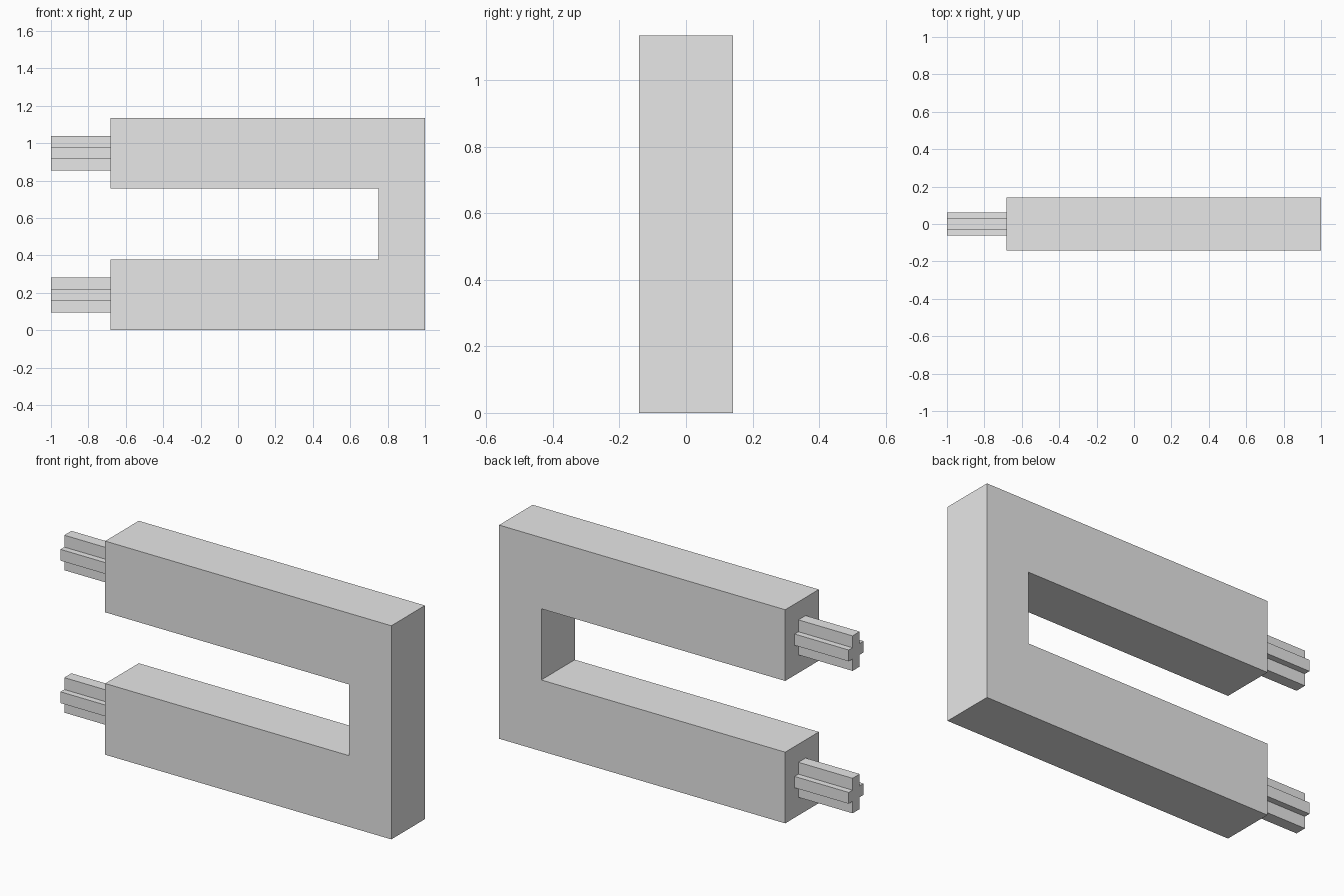
import bpy
import bmesh
from mathutils import Vector

if "Cube" in bpy.data.objects:
    bpy.data.objects.remove(bpy.data.objects["Cube"], do_unlink=True)

# Single plain grey
grey = bpy.data.materials.new("light_grey")
grey.use_nodes = True
colour = (0.8, 0.8, 0.8, 1.0)
grey.diffuse_color = colour
grey.node_tree.nodes["Principled BSDF"].inputs["Base Color"].default_value = colour


def extrude_profile(name, points, offset):
    """Fill a closed outline and extrude it into a flat-faced solid."""
    bm = bmesh.new()
    face = bm.faces.new([bm.verts.new(p) for p in points])
    result = bmesh.ops.extrude_face_region(bm, geom=[face], use_keep_orig=True)
    moved = [g for g in result["geom"] if isinstance(g, bmesh.types.BMVert)]
    bmesh.ops.translate(bm, verts=moved, vec=Vector(offset))
    bmesh.ops.recalc_face_normals(bm, faces=bm.faces)
    mesh = bpy.data.meshes.new(name)
    bm.to_mesh(mesh)
    bm.free()
    mesh.materials.append(grey)
    obj = bpy.data.objects.new(name, mesh)
    bpy.context.collection.objects.link(obj)
    return obj


HEIGHT = 1.135
ARM = HEIGHT / 3          # height of each arm and of the gap
HALF_DEPTH = 0.141
ARM_END, SLOT_END, BACK = -0.682, 0.752, 1.0

# U-shaped body: two arms joined by an upright at +x
outline = [(ARM_END, 0), (BACK, 0), (BACK, HEIGHT), (ARM_END, HEIGHT),
           (ARM_END, 2 * ARM), (SLOT_END, 2 * ARM), (SLOT_END, ARM), (ARM_END, ARM)]
extrude_profile("u_body", [(x, -HALF_DEPTH, z) for x, z in outline],
                (0, 2 * HALF_DEPTH, 0))

# Cross-section pins on the arm ends
W, H, T = 0.062, 0.093, 0.03   # half width, half height, half rib thickness
cross = [(T, H), (T, T), (W, T), (W, -T), (T, -T), (T, -H)]
cross += [(-y, -z) for y, z in cross]
for name, z_mid in (("lower_pin", ARM / 2), ("upper_pin", HEIGHT - ARM / 2)):
    extrude_profile(name, [(-1.0, y, z_mid + z) for y, z in cross],
                    (ARM_END + 1.0, 0, 0))
